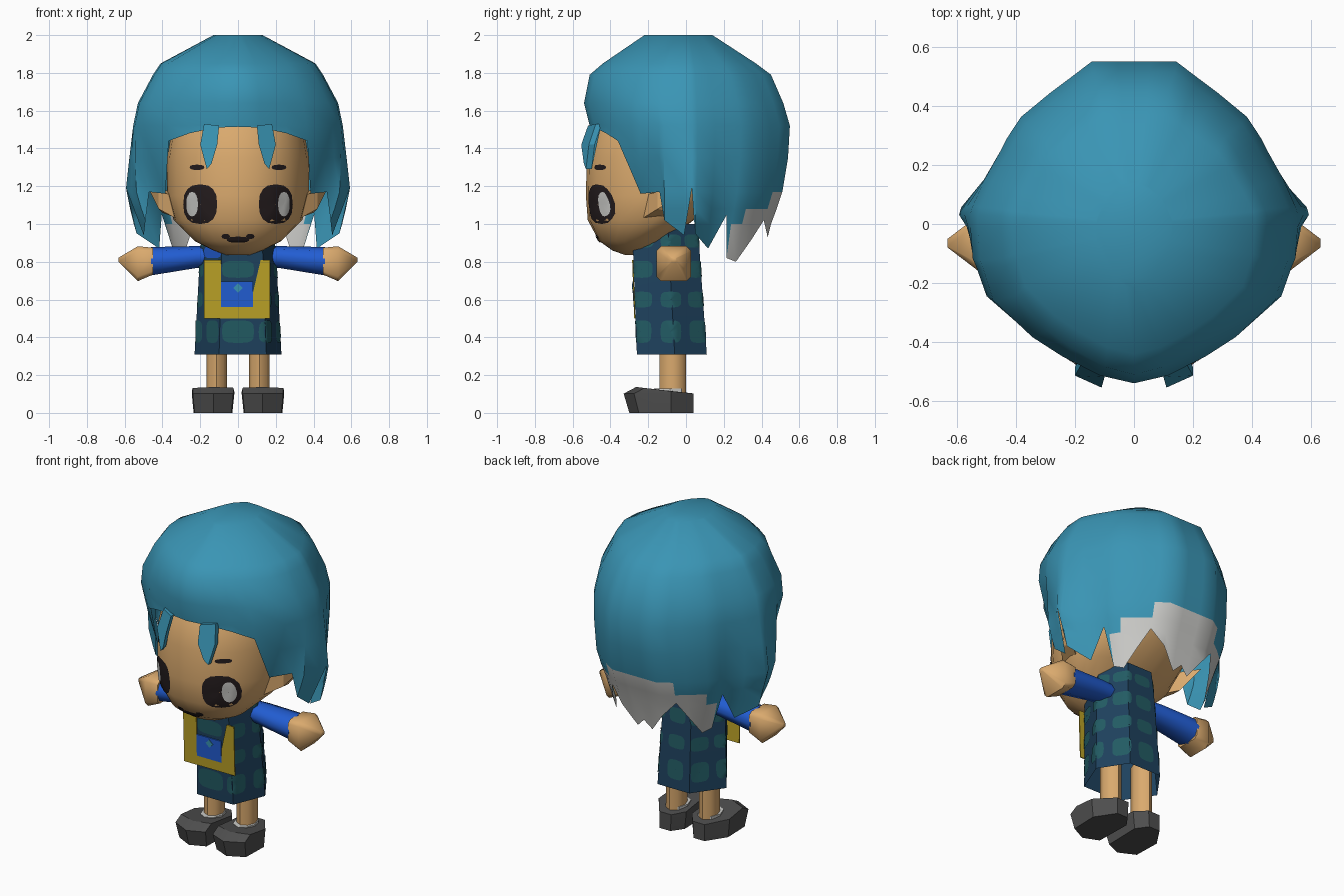
import bpy, bmesh, math
from mathutils import Vector
from mathutils.bvhtree import BVHTree

if "Cube" in bpy.data.objects:
    bpy.data.objects.remove(bpy.data.objects["Cube"])


def material(name, rgb):
    m = bpy.data.materials.new(name)
    m.diffuse_color = (*rgb, 1)
    m.use_nodes = True
    m.node_tree.nodes["Principled BSDF"].inputs["Base Color"].default_value = m.diffuse_color
    return m


HAIR = material("teal_blue_hair", (0.042, 0.30, 0.46))
SKIN = material("tan_skin", (0.70, 0.40, 0.155))
YELLOW = material("mustard", (0.50, 0.36, 0.02))
BLUE = material("bright_blue", (0.016, 0.11, 0.65))
NAVY = material("navy", (0.013, 0.053, 0.11))
TEAL = material("dark_teal", (0.016, 0.105, 0.125))
GREY = material("shoe_grey", (0.075, 0.075, 0.075))
DARK = material("eye_dark", (0.018, 0.012, 0.013))
WHITE = material("off_white", (0.60, 0.60, 0.58))


def finish(bm, name, mats, angle=40, recalc=True):
    bmesh.ops.remove_doubles(bm, verts=bm.verts, dist=1e-4)
    if recalc:
        bmesh.ops.recalc_face_normals(bm, faces=bm.faces)
    me = bpy.data.meshes.new(name)
    bm.to_mesh(me)
    for m in mats:
        me.materials.append(m)
    ob = bpy.data.objects.new(name, me)
    bpy.context.collection.objects.link(ob)
    bpy.ops.object.select_all(action='DESELECT')
    ob.select_set(True)
    bpy.context.view_layer.objects.active = ob
    bpy.ops.object.shade_smooth_by_angle(angle=math.radians(angle))
    return ob


def loft_bm(rings, caps=(True, True)):
    bm = bmesh.new()
    vs = [[bm.verts.new(p) for p in r] for r in rings]
    n = len(vs[0])
    for a, b in zip(vs, vs[1:]):
        for i in range(n):
            j = (i + 1) % n
            bm.faces.new((a[i], a[j], b[j], b[i]))
    if caps[0]:
        bm.faces.new(vs[0][::-1])
    if caps[1]:
        bm.faces.new(vs[-1])
    return bm


def oval(n, rx, ry, e=1.0, turn=0.0):
    """Points of an oval; e below 1 makes it squarer."""
    out = []
    for i in range(n):
        a = 2 * math.pi * i / n + turn
        c, s = math.cos(a), math.sin(a)
        out.append((rx * math.copysign(abs(c) ** e, c), ry * math.copysign(abs(s) ** e, s)))
    return out


# Head: stacked ovals (z, half width, front y, back y)
head_rings = []
for z, w, f, b in [(0.835, 0.06, -0.32, -0.22), (0.86, 0.13, -0.39, -0.16), (0.91, 0.23, -0.46, -0.10),
                   (1.02, 0.34, -0.52, 0.04), (1.15, 0.375, -0.53, 0.20), (1.35, 0.375, -0.525, 0.27),
                   (1.50, 0.35, -0.485, 0.27), (1.68, 0.25, -0.36, 0.20)]:
    cy = -0.1 if z > 1.03 else -0.16 if z > 1 else (f + b) / 2
    head_rings.append([(x, cy + (y * (b - cy) if y > 0 else y * (cy - f)), z)
                       for x, y in oval(24, w, 1.0, 0.95)])
bm = loft_bm(head_rings)
head_tree = BVHTree.FromBMesh(bm)
finish(bm, "head", [SKIN], 60)

# Tunic: six-sided tapered tube, open at the hem
tunic_outline = [(-0.10, -0.26), (0.15, -0.26), (0.23, -0.06), (0.12, 0.11), (-0.10, 0.11), (-0.23, -0.07)]
tunic_rings = [[(x, y, 0.31) for x, y in tunic_outline],
               [(x * 0.87, y * 0.95 - 0.033, 0.86) for x, y in tunic_outline],
               [(x * 0.78, y * 0.92 - 0.041, 1.00) for x, y in tunic_outline]]
bm = loft_bm(tunic_rings, (False, True))
tunic_tree = BVHTree.FromBMesh(bm)
finish(bm, "tunic", [NAVY], 30)


def decal(name, tree, turn, u, z, ru, rz, mat, lift=0.004, e=1.0, n=16):
    """Thin painted patch draped on a surface, facing the given turn."""
    d = Vector((math.sin(turn), -math.cos(turn), 0))
    t = Vector((math.cos(turn), math.sin(turn), 0))

    def drape(p, q):
        o = Vector((0, -0.08, z + q)) + t * (u + p) + d * 2
        hit = tree.ray_cast(o, -d)[0]
        return hit + d * lift if hit else None

    bm = bmesh.new()
    rows = [[drape(p * k, q * k) for p, q in oval(n, ru, rz, e)] for k in (0.02, 0.35, 0.7, 1.0)]
    for a, b in zip(rows, rows[1:]):
        for i in range(n):
            quad = (a[i], b[i], b[(i + 1) % n], a[(i + 1) % n])
            if all(quad):
                bm.faces.new([bm.verts.new(p) for p in quad])
    finish(bm, name, [mat], 60, False)


# Tunic patches
for k in range(8):
    wide = 0.085 if k == 0 else 0.055
    for z, rz in [(0.43, 0.06), (0.60, 0.042), (0.76, 0.045), (0.91, 0.035)]:
        decal("tunic_patch", tunic_tree, k * math.pi / 4, 0, z, wide, rz, TEAL, e=0.55)
# Blue shoulder corner on the tunic front
decal("shoulder_corner", tunic_tree, 0, -0.135, 0.85, 0.045, 0.03, BLUE, 0.006, 0.5)

# Face details
for s, side in ((1, "right"), (-1, "left")):
    decal(side + "_eye", head_tree, 0, s * 0.20, 1.105, 0.09, 0.105, DARK, 0.006, 0.8)
    decal(side + "_eye_white", head_tree, 0, s * 0.243, 1.105, 0.031, 0.065, WHITE, 0.010, 0.9)
    decal(side + "_brow", head_tree, 0, s * 0.217, 1.30, 0.039, 0.014, DARK, 0.005, 0.8)
    decal(side + "_mouth_corner", head_tree, 0, s * 0.065, 0.934, 0.022, 0.014, DARK, 0.006)
decal("mouth", head_tree, 0, 0, 0.917, 0.06, 0.016, DARK, 0.006, 0.8)

# Hair shell: levels are (z, half width, back y, front y)
LEVELS = [(2.0, 0.13, 0.14, 0.22), (1.85, 0.41, 0.37, 0.44), (1.79, 0.45, 0.45, 0.51),
          (1.64, 0.53, 0.515, 0.54), (1.52, 0.555, 0.55, 0.51), (1.35, 0.575, 0.54, 0.505),
          (1.17, 0.595, 0.51, 0.50), (1.08, 0.58, 0.48, 0.50), (1.0, 0.56, 0.45, 0.50),
          (0.8, 0.50, 0.40, 0.50)]
# Columns from front to back: x share, y share, lower edge z, inward pull
COLUMNS = [(0, -1, 1.515, 1), (0.22, -0.95, 1.51, 1), (0.46, -0.83, 1.48, 1), (0.65, -0.71, 1.44, 1),
           (0.90, -0.48, 1.16, 0.72), (0.965, -0.28, 1.17, 0.82), (0.985, -0.23, 1.02, 0.88),
           (1, -0.02, 0.94, 0.92), (1, 0.06, 1.19, 1), (0.985, 0.11, 0.95, 1), (0.91, 0.28, 0.87, 0.88),
           (0.81, 0.46, 1.05, 0.87), (0.775, 0.53, 0.82, 0.84), (0.69, 0.66, 0.80, 0.86),
           (0.51, 0.81, 0.92, 0.95), (0.39, 0.90, 1.02, 1), (0.26, 1, 0.93, 1), (0.10, 1, 0.81, 1), (0, 1, 0.86, 1)]


def shell_size(z):
    for a, b in zip(LEVELS, LEVELS[1:]):
        if z >= b[0]:
            t = (a[0] - z) / (a[0] - b[0])
            return [p + (q - p) * t for p, q in zip(a, b)]
    return LEVELS[-1]


def hair_point(col, level_z, s):
    ux, uy, low, pull = col
    z = max(level_z, low)
    _, w, b, f = shell_size(z)
    t = min(1, max(0, (1.5 - z) / (1.5 - low))) if low < 1.5 else 0
    return (s * ux * w * (1 + (pull - 1) * t), uy * (b if uy > 0 else f), z)


hair_rings = []
for lv in LEVELS:
    hair_rings.append([hair_point(c, lv[0], 1) for c in COLUMNS] +
                      [hair_point(c, lv[0], -1) for c in COLUMNS[-2:0:-1]])
bm = loft_bm(hair_rings, (True, False))
bmesh.ops.remove_doubles(bm, verts=bm.verts, dist=1e-4)
for f in bm.faces:
    c = f.calc_center_median()      # pale tips at the nape, highest in the middle
    f.material_index = 1 if c.y > 0.235 and c.z < 1.0 + 0.85 * (c.y - 0.28) else 0
finish(bm, "hair", [HAIR, WHITE], 50)


def plate(name, outline, front, depth, mat):
    """Slab with a front surface given by a function of x and z."""
    rings = [[(x, front(x, z) + k, z) for x, z in outline] for k in (0, depth)]
    return finish(loft_bm(rings), name, [mat], 20)


def chest(lift):
    return lambda x, z: -0.26 - 0.0364 * (z - 0.31) - lift


def strand(x, z):
    return -0.55 + 0.45 * (abs(x) - 0.12) + max(0, z - 1.44) * 0.5


# Bib, pocket and pocket badge
plate("bib", [(-0.18, 0.50), (0.17, 0.50), (0.17, 0.81), (0.12, 0.81), (0.08, 0.64), (0.08, 0.56),
              (-0.09, 0.56), (-0.09, 0.81), (-0.18, 0.81)], chest(0.007), 0.006, YELLOW)
plate("pocket", [(-0.09, 0.56), (0.08, 0.56), (0.08, 0.695), (-0.09, 0.695)], chest(0.009), 0.007, BLUE)
plate("pocket_badge", [(0, 0.635), (0.025, 0.66), (0, 0.685), (-0.025, 0.66)], chest(0.012), 0.005, HAIR)


def tube_x(name, s, specs, mat, n, e, turn):
    """Tube along x from (x, z, half depth, half height)."""
    rings = [[(s * x, -0.065 + p, z + q) for p, q in oval(n, ry, rz, e, turn)] for x, z, ry, rz in specs]
    finish(loft_bm(rings), name, [mat], 60)


for s, side in ((1, "right"), (-1, "left")):
    # Fringe strand
    plate(side + "_fringe", [(s * x, z) for x, z in
          [(0.10, 1.52), (0.18, 1.53), (0.20, 1.42), (0.165, 1.29), (0.14, 1.32), (0.11, 1.42)]],
          strand, 0.03, HAIR)
    # Pointed ear
    base = [(0.33, -0.23, 1.03), (0.33, -0.23, 1.15), (0.32, -0.12, 1.17), (0.32, -0.12, 1.03)]
    mid = [(0.42, -0.15, 1.08), (0.42, -0.15, 1.17), (0.40, -0.07, 1.18), (0.40, -0.07, 1.06)]
    tip = [(0.47, 0.03, 1.18)] * 4
    finish(loft_bm([[(s * x, y, z) for x, y, z in r] for r in (base, mid, tip)], (True, False)),
           side + "_ear", [SKIN], 30)
    # Sleeve and hand
    tube_x(side + "_sleeve", s, [(0.10, 0.83, 0.065, 0.052), (0.22, 0.825, 0.08, 0.058),
                                 (0.46, 0.803, 0.093, 0.075)], BLUE, 8, 0.9, 0)
    tube_x(side + "_hand", s, [(0.45, 0.803, 0.088, 0.073), (0.53, 0.79, 0.095, 0.095),
                               (0.632, 0.81, 0.015, 0.012)], SKIN, 8, 0.35, math.pi / 8)
    # Leg and sock
    finish(loft_bm([[(s * 0.113 + x, -0.07 + y, z) for x, y in oval(8, 0.055, 0.07)] for z in (0.08, 0.45)]),
           side + "_leg", [SKIN], 50)
    finish(loft_bm([[(s * 0.113 + x, -0.085 + y, z) for x, y in oval(8, 0.065, 0.085)] for z in (0.06, 0.128)]),
           side + "_sock", [WHITE], 30)
    # Shoe: sole, wider rim and sloping top
    sole = [(0.035, -0.26), (0.13, -0.30), (0.23, -0.25), (0.235, -0.08), (0.155, 0.04), (0.08, 0.04), (0.03, -0.03)]
    rim = [(0.137 + (x - 0.137) * 1.1, y * 1.1 if y < -0.1 else y, 0.102) for x, y in sole]
    top = [(0.137 + (x - 0.137) * 1.1, y * 0.88 if y < -0.1 else y, 0.107 - 0.1 * y) for x, y in sole]
    finish(loft_bm([[(s * x, y, z) for x, y, z in r] for r in
                    ([(x, y, 0.0) for x, y in sole], rim, top)]), side + "_shoe", [GREY], 35)
